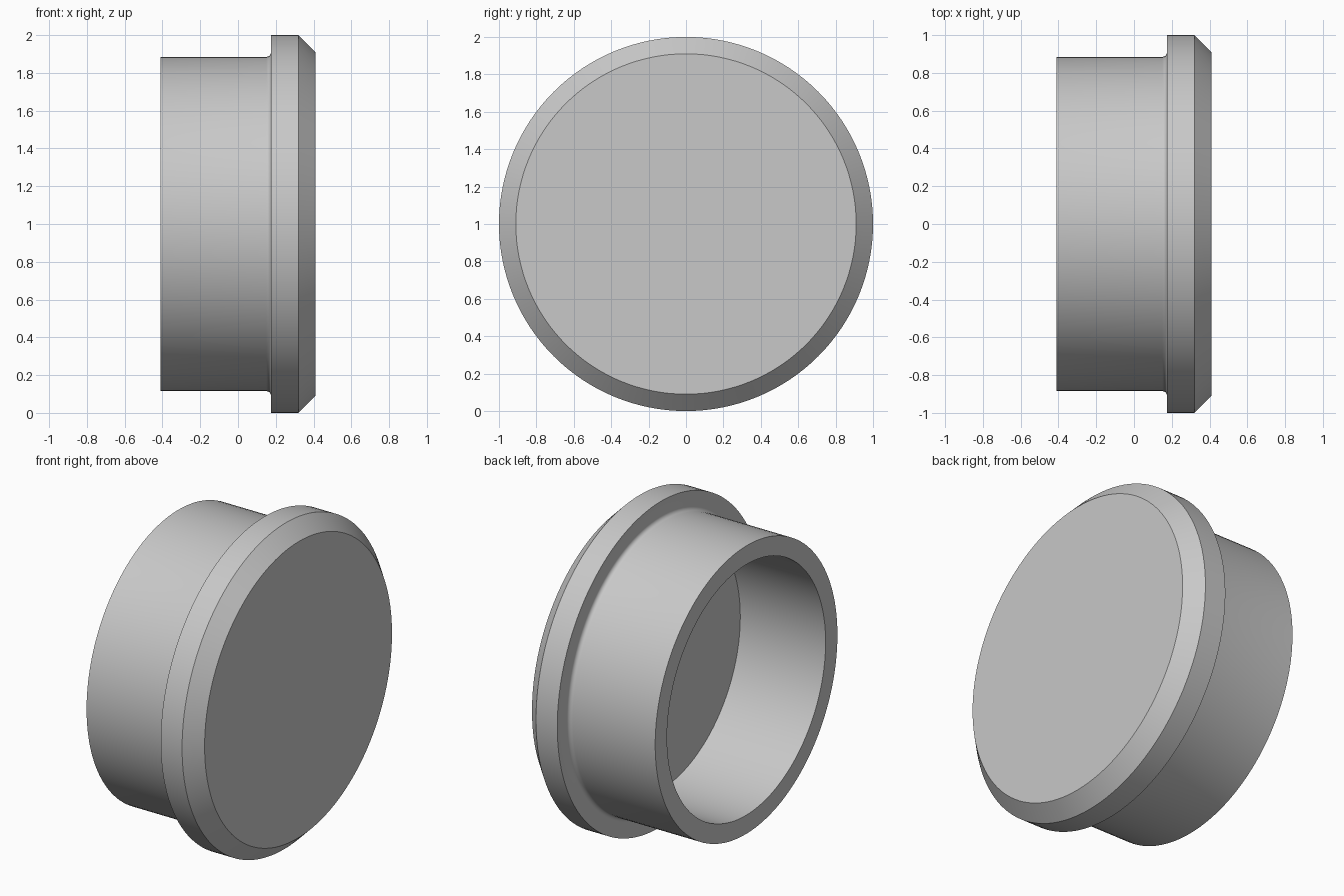
import bpy, bmesh, math
from mathutils import Matrix, Vector

cube = bpy.data.objects.get("Cube")
if cube:
    bpy.data.objects.remove(cube, do_unlink=True)

SEGMENTS = 128
TUBE_R, BORE_R, FLANGE_R, FACE_R = 0.885, 0.77, 1.0, 0.91
OPEN_X, BACK_X, CHAMFER_X, FACE_X = -0.41, 0.175, 0.32, 0.41
FLOOR_X, FILLET = 0.17, 0.025

# Single grey material
grey = bpy.data.materials.new("plain grey")
grey.use_nodes = True
colour = (0.58, 0.58, 0.58, 1)
grey.diffuse_color = colour
grey.node_tree.nodes["Principled BSDF"].inputs["Base Color"].default_value = colour

# Half section as (x, radius): bore, open rim, tube, fillet, flange, chamfer
profile = [(FLOOR_X, BORE_R), (OPEN_X, BORE_R), (OPEN_X, TUBE_R)]
for i in range(7):
    a = math.pi / 2 * i / 6
    profile.append((BACK_X - FILLET + FILLET * math.sin(a),
                    TUBE_R + FILLET - FILLET * math.cos(a)))
profile += [(BACK_X, FLANGE_R), (CHAMFER_X, FLANGE_R), (FACE_X, FACE_R)]

# Revolve the section about the x axis
bm = bmesh.new()
rings = []
for x, r in profile:
    ring = []
    for k in range(SEGMENTS):
        turn = Matrix.Rotation(math.tau * k / SEGMENTS, 3, 'X')
        ring.append(bm.verts.new(turn @ Vector((x, 0, r)) + Vector((0, 0, 1))))
    rings.append(ring)
for lower, upper in zip(rings, rings[1:]):
    for k in range(SEGMENTS):
        n = (k + 1) % SEGMENTS
        bm.faces.new((lower[k], lower[n], upper[n], upper[k]))

# Cavity floor and outer end face
bm.faces.new(rings[0])
bm.faces.new(rings[-1])
bmesh.ops.recalc_face_normals(bm, faces=bm.faces[:])

mesh = bpy.data.meshes.new("flanged_cap")
bm.to_mesh(mesh)
bm.free()
mesh.materials.append(grey)
cap = bpy.data.objects.new("flanged_cap", mesh)
bpy.context.collection.objects.link(cap)

# Smooth curved walls, crisp rims
bpy.ops.object.select_all(action='DESELECT')
cap.select_set(True)
bpy.context.view_layer.objects.active = cap
bpy.ops.object.shade_smooth_by_angle(angle=math.radians(30))
